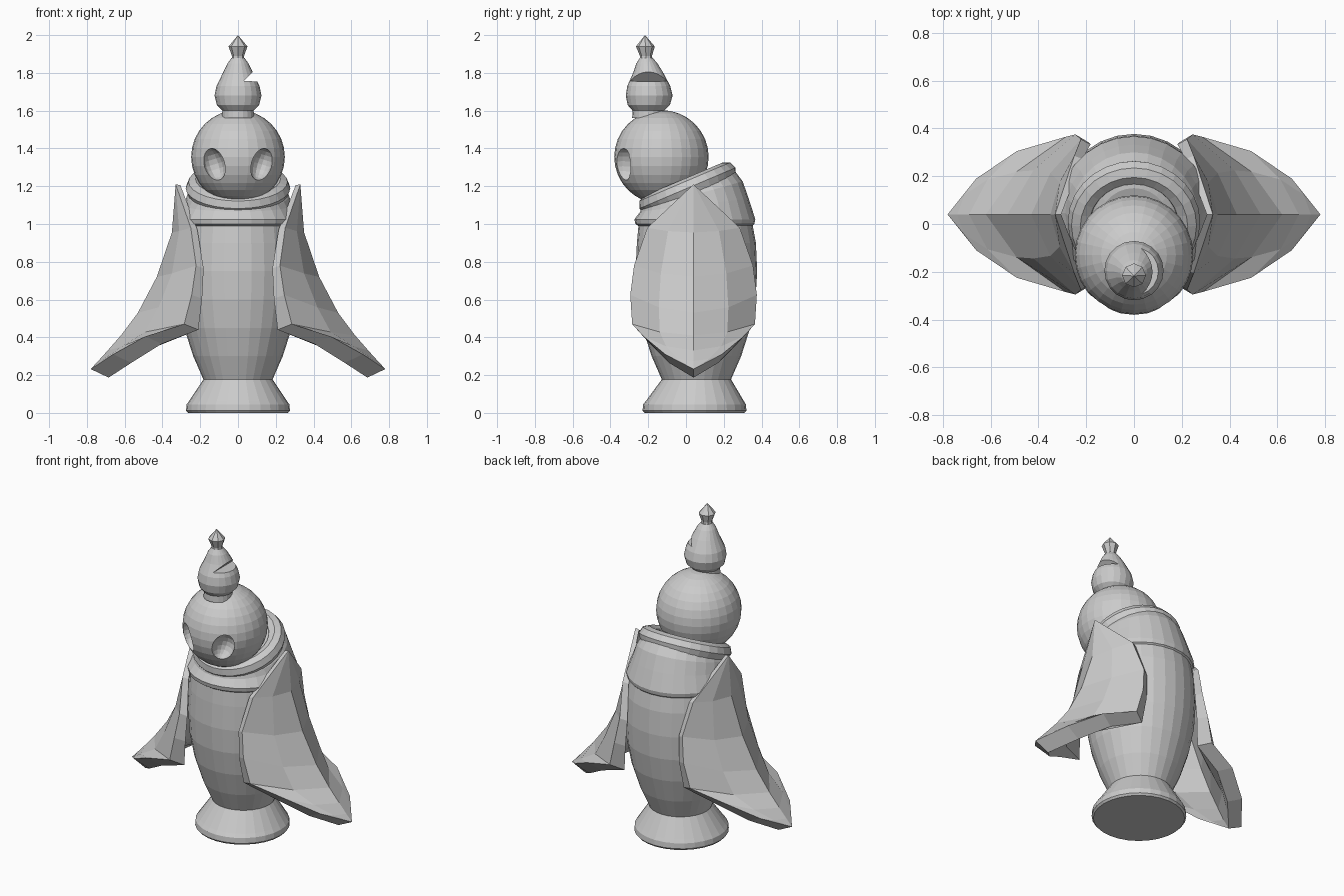
import bpy, bmesh, math
from mathutils import Vector, Matrix

if "Cube" in bpy.data.objects:
    bpy.data.objects.remove(bpy.data.objects["Cube"])


def make(name, verts, faces):
    mesh = bpy.data.meshes.new(name)
    mesh.from_pydata(verts, [], faces)
    bm = bmesh.new()
    bm.from_mesh(mesh)
    bmesh.ops.remove_doubles(bm, verts=bm.verts, dist=0.0005)
    bmesh.ops.recalc_face_normals(bm, faces=bm.faces)
    bm.to_mesh(mesh)
    bm.free()
    ob = bpy.data.objects.new(name, mesh)
    bpy.context.collection.objects.link(ob)
    return ob


def lathe(name, rings, n=28):
    """Stack of circles: (centre y, z, radius, tilt = rise per unit of y)."""
    verts, faces = [], []
    for cy, z, r, tilt in rings:
        for i in range(n):
            a = math.tau * i / n
            dy = r * math.sin(a)
            verts.append((r * math.cos(a), cy + dy, z + tilt * dy))
    for k in range(len(rings) - 1):
        for i in range(n):
            j = (i + 1) % n
            faces.append((k*n + i, k*n + j, (k+1)*n + j, (k+1)*n + i))
    faces.append(tuple(range(n)))
    if rings[-1][2] > 0.001:
        faces.append(tuple((len(rings) - 1) * n + i for i in range(n)))
    return make(name, verts, faces)


def sphere(name, loc, scale, tilt=0.0, u=28, v=16):
    bm = bmesh.new()
    mat = (Matrix.Translation(loc) @ Matrix.Rotation(tilt, 4, 'Y')
           @ Matrix.Diagonal((*scale, 1)))
    bmesh.ops.create_uvsphere(bm, u_segments=u, v_segments=v, radius=1, matrix=mat)
    mesh = bpy.data.meshes.new(name)
    bm.to_mesh(mesh)
    bm.free()
    ob = bpy.data.objects.new(name, mesh)
    bpy.context.collection.objects.link(ob)
    return ob


def cut(target, cutter):
    mod = target.modifiers.new("cut", 'BOOLEAN')
    mod.operation = 'DIFFERENCE'
    mod.solver = 'EXACT'
    mod.object = cutter
    cutter.hide_render = True
    cutter.hide_set(True)


# Flared foot and barrel body
lathe("base", [(.045, 0, .265, 0), (.045, .012, .275, 0), (.045, .045, .272, 0),
               (.047, .065, .258, 0), (.055, .175, .185, 0), (.055, .20, .17, 0)])
lathe("body", [(.055, .17, .18, 0), (.055, .30, .237, 0), (.055, .45, .285, 0),
               (.055, .60, .313, 0), (.055, .75, .322, 0), (.055, .90, .315, 0),
               (.05, 1.01, .30, 0)])

# Shoulder cape with a tilted collar
lathe("cape", [(.05, .985, .295, 0), (.047, 1.0, .315, 0), (.047, 1.025, .32, 0),
               (.045, 1.10, .287, .12), (.03, 1.15, .27, .28), (.01, 1.20, .235, .42),
               (.0, 1.23, .15, .42)])
bpy.ops.mesh.primitive_torus_add(location=(0, .008, 1.19), rotation=(math.radians(23), 0, 0),
                                 major_segments=28, minor_segments=8,
                                 major_radius=.225, minor_radius=.052)
bpy.context.object.name = "collar"

# Head with two slanted eye sockets
head = sphere("head", (0, -.13, 1.355), (.248, .25, .248))
for side in (-1, 1):
    socket = sphere("eye_socket_cutter", (side * .127, -.335, 1.315), (.06, .085, .088),
                    side * .3, 16, 10)
    cut(head, socket)

# Pear-shaped topknot with a wedge notch, and its finial
knot = lathe("topknot", [(-.20, 1.56, .085, 0), (-.20, 1.60, .083, 0), (-.197, 1.63, .112, 0),
                         (-.195, 1.68, .124, 0), (-.197, 1.73, .114, 0), (-.20, 1.80, .08, 0),
                         (-.207, 1.85, .056, 0), (-.21, 1.88, .034, 0)], 20)
wedge = [(.03, 1.757), (.2, 1.752), (.2, 1.93)]
notch = make("notch_cutter", [(x, y, z) for y in (-.5, .1) for x, z in wedge],
             [(0, 1, 2), (3, 5, 4), (0, 1, 4, 3), (1, 2, 5, 4), (2, 0, 3, 5)])
cut(knot, notch)
lathe("finial", [(-.21, 1.865, .034, 0), (-.212, 1.89, .032, 0), (-.215, 1.94, .05, 0),
                 (-.217, 2.0, 0, 0)], 8)

# Wings: rows of (mid x, mid z, edge x, edge z, half width, inner dx, inner dz, inner width)
ROWS = [(.33, 1.21, .33, 1.21, 0, -.025, -.005, 1),
        (.35, .955, .25, .98, .245, -.035, -.01, .95),
        (.43, .72, .222, .78, .315, -.04, -.015, .93),
        (.53, .53, .245, .625, .335, -.055, -.02, .90),
        (.62, .41, .285, .47, .325, -.075, -.03, .87),
        (.69, .33, .49, .405, .265, -.085, -.04, .87),
        (.74, .275, .66, .31, .15, -.095, -.045, .87),
        (.78, .232, .78, .232, 0, -.095, -.045, 1)]
US = [-1, -.55, 0, .55, 1]


def wing(name, side):
    verts, faces, m = [], [], len(US)
    for inner in (0, 1):
        for mx, mz, ex, ez, hw, dx, dz, k in ROWS:
            for u in US:
                x = mx + (ex - mx) * abs(u) ** 1.6 + inner * dx
                z = mz + (ez - mz) * u * u + inner * dz
                y = .04 + u * hw * (k if inner else 1)
                verts.append((side * x, y, z))
    layer = len(ROWS) * m
    for r in range(len(ROWS) - 1):
        for c in range(m - 1):
            q = (r*m + c, r*m + c + 1, (r+1)*m + c + 1, (r+1)*m + c)
            faces.append(q)
            faces.append(tuple(layer + i for i in reversed(q)))
        for c in (0, m - 1):
            a, b = r*m + c, (r+1)*m + c
            faces.append((a, b, layer + b, layer + a))
    return make(name, verts, faces)


wing("left_wing", -1)
wing("right_wing", 1)
